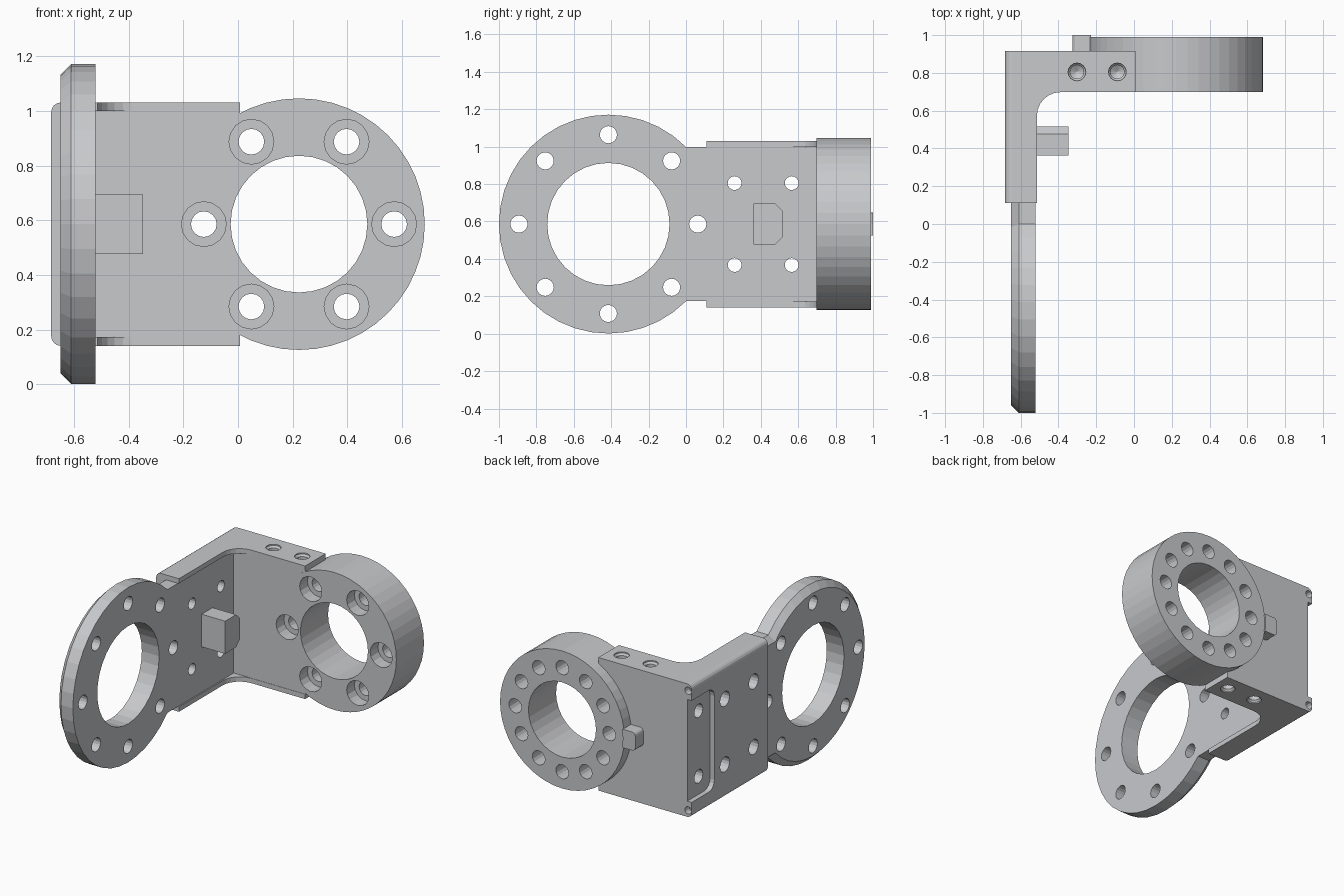
import bpy, bmesh, math

if "Cube" in bpy.data.objects:
    bpy.data.objects.remove(bpy.data.objects["Cube"])

grey = bpy.data.materials.new("machined_grey")
grey.diffuse_color = (0.58, 0.587, 0.605, 1)
grey.use_nodes = True
grey.node_tree.nodes["Principled BSDF"].inputs["Base Color"].default_value = grey.diffuse_color

MAP = {"x": lambda t, u, v: (t, u, v),
       "y": lambda t, u, v: (u, t, v),
       "z": lambda t, u, v: (u, v, t)}


def circle(cu, cv, r, n=16):
    return [(cu + r * math.cos(2 * math.pi * i / n), cv + r * math.sin(2 * math.pi * i / n))
            for i in range(n)]


def arc(cu, cv, r, a, b, n):
    return [(cu + r * math.cos(a + (b - a) * i / n), cv + r * math.sin(a + (b - a) * i / n))
            for i in range(n + 1)]


def round_rect(u0, u1, v0, v1, r, n=4):
    q = math.pi / 2
    return (arc(u1 - r, v1 - r, r, 0, q, n) + arc(u0 + r, v1 - r, r, q, 2 * q, n)
            + arc(u0 + r, v0 + r, r, 2 * q, 3 * q, n) + arc(u1 - r, v0 + r, r, 3 * q, 4 * q, n))


def loft(bm, axis, sections):
    """Closed solid through (position, outline) sections along an axis."""
    rings = [[bm.verts.new(MAP[axis](t, u, v)) for u, v in pts] for t, pts in sections]
    n = len(rings[0])
    for a, b in zip(rings, rings[1:]):
        for i in range(n):
            bm.faces.new((a[i], a[(i + 1) % n], b[(i + 1) % n], b[i]))
    bm.faces.new(rings[0][::-1])
    bm.faces.new(rings[-1])


def bore(bm, axis, u, v, steps, n=16):
    """Stepped round hole from (position, radius) pairs."""
    loft(bm, axis, [(t, circle(u, v, r, n)) for t, r in steps])


def make(name, bm):
    bmesh.ops.recalc_face_normals(bm, faces=bm.faces[:])
    me = bpy.data.meshes.new(name)
    bm.to_mesh(me)
    bm.free()
    ob = bpy.data.objects.new(name, me)
    me.materials.append(grey)
    bpy.context.collection.objects.link(ob)
    return ob


def cut(ob, bm):
    cutter = make("cutter", bm)
    cutter.hide_render = True
    mod = ob.modifiers.new("cut", "BOOLEAN")
    mod.operation, mod.solver, mod.object = "DIFFERENCE", "EXACT", cutter
    bpy.context.view_layer.objects.active = ob
    bpy.ops.object.modifier_apply(modifier=mod.name)
    bpy.data.objects.remove(cutter)


ZC = 0.586            # shared centre height
RX, RR = 0.223, 0.46  # thick ring centre and radius
WALL = -0.522         # inner wall, flush with the thin ring

# Corner bracket: L outline with inner fillet and rounded outer long edges
bm = bmesh.new()
outline = [(-0.683, 0.11), (-0.514, 0.11)]
outline += arc(-0.389, 0.573, 0.125, math.pi, math.pi / 2, 6)
outline += [(0.008, 0.698), (0.008, 0.915), (-0.683, 0.915)]
loft(bm, "z", [(ZC - 0.445, outline), (ZC + 0.445, outline)])
edges = [e for e in bm.edges if all(v.co.x < -0.68 for v in e.verts)
         and abs(e.verts[0].co.z - e.verts[1].co.z) < 0.01]
bmesh.ops.bevel(bm, geom=edges, offset=0.035, segments=4, profile=0.5, affect="EDGES")
bracket = make("corner_bracket", bm)

# Recessed inner walls between the top and bottom rims
bm = bmesh.new()
box = [(WALL, 0.0), (0.1, 0.0), (0.1, 0.70), (WALL, 0.70)]
loft(bm, "z", [(ZC - 0.413, box), (ZC + 0.413, box)])
cut(bracket, bm)

# Seat for the thick ring
bm = bmesh.new()
bore(bm, "y", RX, ZC, [(0.6, RR - 0.001), (1.1, RR - 0.001)], 48)
cut(bracket, bm)

# Shallow outer pocket open to the back corner
bm = bmesh.new()
pocket = round_rect(0.675, 1.05, ZC - 0.34, ZC + 0.34, 0.06)
loft(bm, "x", [(-0.8, pocket), (-0.65, pocket)])
cut(bracket, bm)

# Screw holes in the bracket
bm = bmesh.new()
for s in (-1, 1):
    z = ZC + s * 0.219
    for y in (0.26, 0.565):
        bore(bm, "x", y, z, [(-0.8, 0.05), (-0.61, 0.05), (-0.61, 0.037), (-0.4, 0.037)])
    bore(bm, "x", 0.795, z, [(-0.8, 0.045), (-0.5, 0.045)])
    for x in (-0.302, -0.088):
        bore(bm, "z", x, 0.805, [(ZC + s * h, r) for h, r in
                                 ((0.5, 0.047), (0.437, 0.047), (0.425, 0.036),
                                  (0.39, 0.036), (0.37, 0.003))])
    bore(bm, "y", -0.657, ZC + s * 0.4, [(1.0, 0.025), (0.87, 0.025)], 12)
cut(bracket, bm)


# Thin ring with its chamfered neck
def ring_outline(r, h):
    a = math.asin(h / r)
    return ([(0.11, ZC - h), (0.11, ZC + h)]
            + arc(-0.415, ZC, r, a, 2 * math.pi - a, 30))


bm = bmesh.new()
loft(bm, "x", [(-0.65, ring_outline(0.545, 0.372)), (-0.61, ring_outline(0.585, 0.412)),
               (WALL, ring_outline(0.585, 0.412))])
thin_ring = make("thin_ring", bm)
bm = bmesh.new()
bore(bm, "x", -0.415, ZC, [(-0.8, 0.327), (-0.4, 0.327)], 32)
for u, v in circle(-0.415, ZC, 0.478, 8):
    bore(bm, "x", u, v, [(-0.8, 0.046), (-0.4, 0.046)])
cut(thin_ring, bm)

# Thick ring: bore, counterbored through holes and blind holes between them
bm = bmesh.new()
bore(bm, "y", RX, ZC, [(0.698, RR), (0.99, RR)], 48)
thick_ring = make("thick_ring", bm)
bm = bmesh.new()
bore(bm, "y", RX, ZC, [(0.6, 0.25), (1.1, 0.25)], 32)
for i, (u, v) in enumerate(circle(RX, ZC, 0.348, 12)):
    steps = [(0.85, 0.047), (1.1, 0.047)]
    if i % 2 == 0:
        steps = [(0.6, 0.082), (0.78, 0.082), (0.78, 0.047), (1.1, 0.047)]
    bore(bm, "y", u, v, steps)
cut(thick_ring, bm)

# Small rounded locating key beside the thick ring
bm = bmesh.new()
key = round_rect(-0.326, -0.21, ZC - 0.062, ZC + 0.062, 0.025, 3)
loft(bm, "y", [(0.90, key), (1.0, key)])
locating_key = make("locating_key", bm)
bm = bmesh.new()
bore(bm, "y", RX, ZC, [(0.8, RR - 0.004), (1.1, RR - 0.004)], 48)
cut(locating_key, bm)

# Chamfered stop block on the inner wall
bm = bmesh.new()
stop = [(0.362, ZC - 0.109), (0.477, ZC - 0.109), (0.517, ZC - 0.069),
        (0.517, ZC + 0.069), (0.477, ZC + 0.109), (0.362, ZC + 0.109)]
loft(bm, "x", [(-0.53, stop), (-0.348, stop)])
make("stop_block", bm)
